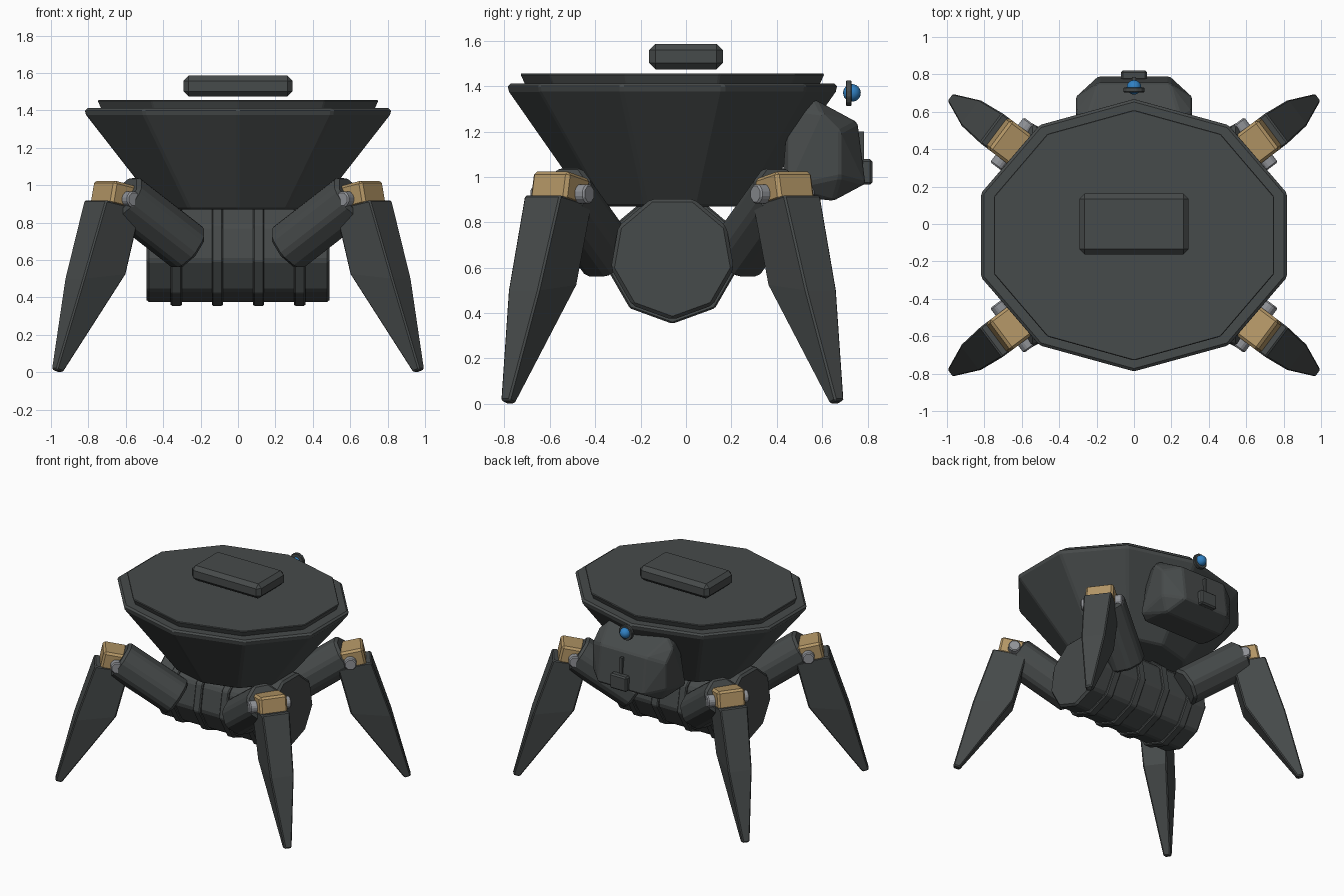
import bpy, bmesh, math
from mathutils import Vector

CY = -0.06  # shared y centre of the bowl, body and legs

old = bpy.data.objects.get("Cube")
if old:
    bpy.data.objects.remove(old)


def material(name, rgb):
    m = bpy.data.materials.new(name)
    m.use_nodes = True
    col = (*rgb, 1.0)
    m.diffuse_color = col
    m.node_tree.nodes["Principled BSDF"].inputs["Base Color"].default_value = col
    return m


DARK = material("dark grey", (0.062, 0.069, 0.069))
TAN = material("tan", (0.46, 0.31, 0.135))
STEEL = material("steel grey", (0.28, 0.29, 0.31))
BLUE = material("lens blue", (0.03, 0.22, 0.55))


def finish(bm, name, mat, bevel=0.0):
    bmesh.ops.recalc_face_normals(bm, faces=bm.faces)
    me = bpy.data.meshes.new(name)
    bm.to_mesh(me)
    bm.free()
    me.materials.append(mat)
    ob = bpy.data.objects.new(name, me)
    bpy.context.collection.objects.link(ob)
    if bevel:
        mod = ob.modifiers.new("Bevel", "BEVEL")
        mod.width = bevel
        mod.segments = 1
        mod.limit_method = "ANGLE"
        mod.angle_limit = math.radians(25)
    return ob


def loft(name, mat, rings, bevel=0.0):
    """Skin a closed solid over rings of points."""
    bm = bmesh.new()
    loops = [[bm.verts.new(p) for p in ring] for ring in rings]
    for a, b in zip(loops, loops[1:]):
        for i in range(len(a)):
            j = (i + 1) % len(a)
            bm.faces.new((a[i], a[j], b[j], b[i]))
    bm.faces.new(loops[0])
    bm.faces.new(loops[-1])
    return finish(bm, name, mat, bevel)


def hull(name, mat, points, bevel=0.0):
    bm = bmesh.new()
    for p in points:
        bm.verts.new(p)
    bmesh.ops.convex_hull(bm, input=bm.verts)
    bmesh.ops.dissolve_limit(bm, angle_limit=0.02, verts=bm.verts, edges=bm.edges)
    return finish(bm, name, mat, bevel)


def ngon(centre, u, v, n, ru, rv=None, start=0.0):
    rv = rv or ru
    return [centre + u * (ru * math.cos(start + 2 * math.pi * i / n))
            + v * (rv * math.sin(start + 2 * math.pi * i / n)) for i in range(n)]


def rod(name, mat, a, b, r, n, bevel=0.0):
    axis = (b - a).normalized()
    u = axis.cross(Vector((0, 0, 1))).normalized()
    v = axis.cross(u)
    return loft(name, mat, [ngon(p, u, v, n, r, start=math.pi / n) for p in (a, b)], bevel)


def box(name, mat, c, half, axes=None, bevel=0.0):
    ax = axes or (X, Y, Z)
    pts = [c + ax[0] * (half[0] * i) + ax[1] * (half[1] * j) + ax[2] * (half[2] * k)
           for i in (-1, 1) for j in (-1, 1) for k in (-1, 1)]
    return hull(name, mat, pts, bevel)


X, Y, Z = Vector((1, 0, 0)), Vector((0, 1, 0)), Vector((0, 0, 1))


# Ten-sided bowl, lid and floating top plate
def deck(rx, ry, z):
    return ngon(Vector((0, CY, z)), X, Y, 10, rx, ry, math.pi / 2)


loft("bowl", DARK, [deck(0.44, 0.37, 0.87), deck(0.862, 0.73, 1.385),
                    deck(0.857, 0.725, 1.412)], 0.012)
loft("lid", DARK, [deck(0.765, 0.647, 1.40), deck(0.79, 0.672, 1.455)], 0.006)
box("top_plate", DARK, Vector((0, 0, 1.53)), (0.292, 0.162, 0.056), bevel=0.028)


# Nine-sided body lying across the model, with four bands
def slab(name, x0, x1, r, bevel):
    loft(name, DARK, [ngon(Vector((x, CY, 0.645)), Y, Z, 9, r, start=-math.pi / 2)
                      for x in (x0, x1)], bevel)


slab("body", -0.49, 0.49, 0.275, 0.015)
for i in range(4):
    x = -0.33 + 0.22 * i
    slab("body_band", x - 0.03, x + 0.03, 0.292, 0.007)

# Four legs: hip, knee block, bolt and tapered shin
for sx, side in ((1, "left"), (-1, "right")):
    for sy, end in ((-1, "front"), (1, "back")):
        tag = f"{end}_{side}_"

        def at(x, y, z):
            return Vector((sx * x, CY + sy * y, z))

        u = Vector((0.8 * sx, 0.6 * sy, 0))
        v = Vector((-0.6 * sx, 0.8 * sy, 0))
        origin = Vector((0, CY, 0))

        rod(tag + "hip", DARK, at(0.26, 0.29, 0.66), at(0.62, 0.49, 0.94), 0.142, 8, 0.018)

        # Knee block dips toward the body
        tilt = math.radians(12)
        along = u * math.cos(tilt) + Z * math.sin(tilt)
        up = Z * math.cos(tilt) - u * math.sin(tilt)
        box(tag + "knee_block", TAN, at(0.66, 0.495, 0.945), (0.085, 0.1, 0.065),
            (along, v, up), 0.015)
        pin = at(0.645, 0.485, 0.925)
        rod(tag + "knee_bolt", STEEL, pin - v * 0.15, pin + v * 0.15, 0.046, 8, 0.008)

        # Shin sections: inner reach, outer reach, inner z, outer z, half width
        sections = ((0.72, 0.955, 0.875, 0.92, 0.1),
                    (0.81, 1.095, 0.525, 0.50, 0.085),
                    (1.185, 1.23, 0.0, 0.015, 0.025))
        rings = [[origin + u * r + v * (s * w) + Z * z
                  for r, z, s in ((a, za, -1), (b, zb, -1), (b, zb, 1), (a, za, 1))]
                 for a, b, za, zb, w in sections]
        loft(tag + "shin", DARK, rings, 0.008)

# Faceted rear pod with latch and rib
half = [(0.31, 0.45, 0.95), (0.31, 0.6, 1.28), (0.31, 0.68, 1.2), (0.31, 0.68, 1.0),
        (0.25, 0.45, 1.3), (0.25, 0.57, 1.34), (0.19, 0.755, 1.24), (0.19, 0.79, 0.97),
        (0.25, 0.65, 0.895), (0.25, 0.42, 0.92)]
hull("rear_pod", DARK, [(s * x, y, z) for x, y, z in half for s in (-1, 1)], 0.01)
box("pod_latch", DARK, Vector((0, 0.795, 1.022)), (0.07, 0.026, 0.056), bevel=0.01)
box("pod_rib", DARK, Vector((0, 0.765, 1.13)), (0.01, 0.02, 0.07))

# Rear eye in a thin round mount
rod("eye_mount", DARK, Vector((0, 0.704, 1.368)), Vector((0, 0.73, 1.368)), 0.058, 12, 0.004)
bm = bmesh.new()
bmesh.ops.create_uvsphere(bm, u_segments=20, v_segments=12, radius=0.039)
bmesh.ops.translate(bm, verts=bm.verts, vec=(0, 0.731, 1.37))
for f in bm.faces:
    f.smooth = True
finish(bm, "eye", BLUE)
